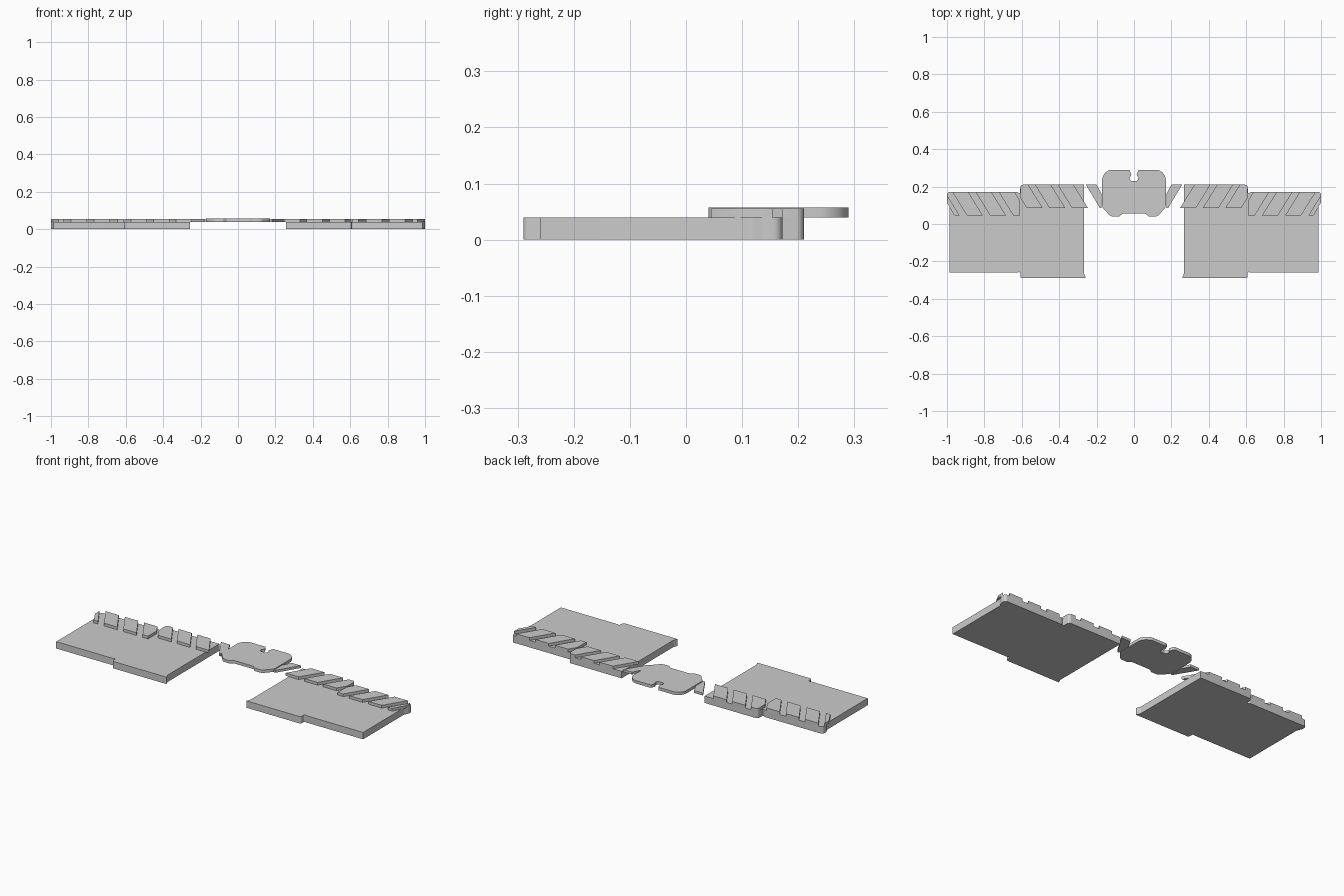
import bpy, bmesh, math
from mathutils import Vector

if "Cube" in bpy.data.objects:
    bpy.data.objects.remove(bpy.data.objects["Cube"])

grey = bpy.data.materials.new("plain_grey")
grey.use_nodes = True
COLOUR = (0.6, 0.6, 0.6, 1)
grey.diffuse_color = COLOUR
grey.node_tree.nodes["Principled BSDF"].inputs["Base Color"].default_value = COLOUR


def rounded(corners, steps=6):
    """Round each (x, y, radius) corner of a closed outline."""
    out = []
    for i, (x, y, r) in enumerate(corners):
        p = Vector((x, y))
        if not r:
            out.append(p)
            continue
        a = Vector(corners[i - 1][:2]) - p
        b = Vector(corners[(i + 1) % len(corners)][:2]) - p
        half = a.angle(b) / 2
        cut = min(r / math.tan(half), a.length * 0.49, b.length * 0.49)
        radius = cut * math.tan(half)
        a.normalize()
        b.normalize()
        centre = p + (a + b).normalized() * (radius / math.sin(half))
        start, end = p + a * cut - centre, p + b * cut - centre
        for s in range(steps + 1):
            out.append(centre + start.lerp(end, s / steps).normalized() * radius)
    return out


def clip(poly, region):
    """Keep the part of poly inside a convex anticlockwise region."""
    for i, b in enumerate(region):
        a = region[i - 1]
        edge = b - a
        if edge.length < 1e-6:
            continue
        dist = [edge.x * (p.y - a.y) - edge.y * (p.x - a.x) for p in poly]
        new = []
        for j, p in enumerate(poly):
            d0, d1 = dist[j - 1], dist[j]
            if (d0 < 0) != (d1 < 0):
                new.append(poly[j - 1].lerp(p, d0 / (d0 - d1)))
            if d1 >= 0:
                new.append(p)
        poly = new
    return poly


def slab(name, outline, z0, z1, side=1):
    """Extrude a flat outline between two heights."""
    bm = bmesh.new()
    face = bm.faces.new([bm.verts.new((side * p.x, p.y, z0)) for p in outline])
    top = bmesh.ops.extrude_face_region(bm, geom=[face])["geom"]
    moved = [v for v in top if isinstance(v, bmesh.types.BMVert)]
    bmesh.ops.translate(bm, verts=moved, vec=(0, 0, z1 - z0))
    bmesh.ops.remove_doubles(bm, verts=bm.verts, dist=1e-5)
    bmesh.ops.recalc_face_normals(bm, faces=bm.faces)
    mesh = bpy.data.meshes.new(name)
    bm.to_mesh(mesh)
    bm.free()
    mesh.materials.append(grey)
    obj = bpy.data.objects.new(name, mesh)
    bpy.context.collection.objects.link(obj)
    bpy.ops.object.select_all(action='DESELECT')
    obj.select_set(True)
    bpy.context.view_layer.objects.active = obj
    bpy.ops.object.shade_smooth_by_angle(angle=math.radians(30))


BASE, TOP = 0.04, 0.056
LEAN = 0.62  # sideways shift of a stripe per unit of depth


def stripe(x0, x1, y0, y1):
    shift = (y1 - y0) * LEAN
    return [Vector(p) for p in ((x0, y0), (x1, y0), (x1 + shift, y1), (x0 + shift, y1))]


# Stepped panel outline on the +x side
panel = rounded([
    (0.257, -0.29, 0), (0.607, -0.29, 0.01), (0.607, -0.255, 0.008),
    (0.625, -0.26, 0), (0.987, -0.26, 0), (0.987, 0.115, 0.03),
    (1.0, 0.14, 0.03), (1.0, 0.172, 0.02), (0.625, 0.172, 0.01),
    (0.61, 0.16, 0.006), (0.607, 0.21, 0.015), (0.267, 0.21, 0),
    (0.267, -0.265, 0.02)])

# Areas that the raised stripes may fill
inner_area = rounded([(0.24, 0.085, 0), (0.607, 0.085, 0),
                      (0.607, 0.21, 0.015), (0.24, 0.21, 0)])
outer_area = rounded([(0.61, 0.045, 0), (0.96, 0.045, 0), (1.0, 0.115, 0),
                      (1.0, 0.172, 0.02), (0.61, 0.172, 0.01)])

for side, label in ((1, "left"), (-1, "right")):
    slab(label + "_panel", panel, 0, BASE, side)
    for i in range(3):
        x = 0.246 + i * 0.121
        shape = clip(stripe(x, x + 0.085, 0.085, 0.21), inner_area)
        slab(f"{label}_inner_stripe_{i + 1}", shape, BASE, TOP, side)
    for i in range(4):
        x = 0.56 + i * 0.124
        shape = clip(stripe(x, x + 0.085, 0.045, 0.172), outer_area)
        slab(f"{label}_outer_stripe_{i + 1}", shape, BASE, TOP, side)
    # Slanted fin beside the centre plate
    fin = [Vector(p) for p in ((0.173, 0.085), (0.182, 0.085), (0.257, 0.21),
                               (0.2, 0.21), (0.173, 0.16))]
    slab(label + "_centre_fin", fin, BASE, TOP - 0.002, side)

# Centre plate with a keyhole notch at the back and a shallow front recess
half = [(0.06, 0.055, 0.01), (0.08, 0.04, 0.01), (0.125, 0.04, 0.03),
        (0.17, 0.09, 0.03), (0.17, 0.29, 0.055), (0.024, 0.29, 0.006),
        (0.014, 0.262, 0.004), (0.024, 0.25, 0.008), (0.02, 0.23, 0.014)]
plate = rounded(half + [(-x, y, r) for x, y, r in reversed(half)])
slab("centre_plate", plate, BASE, TOP + 0.001)
